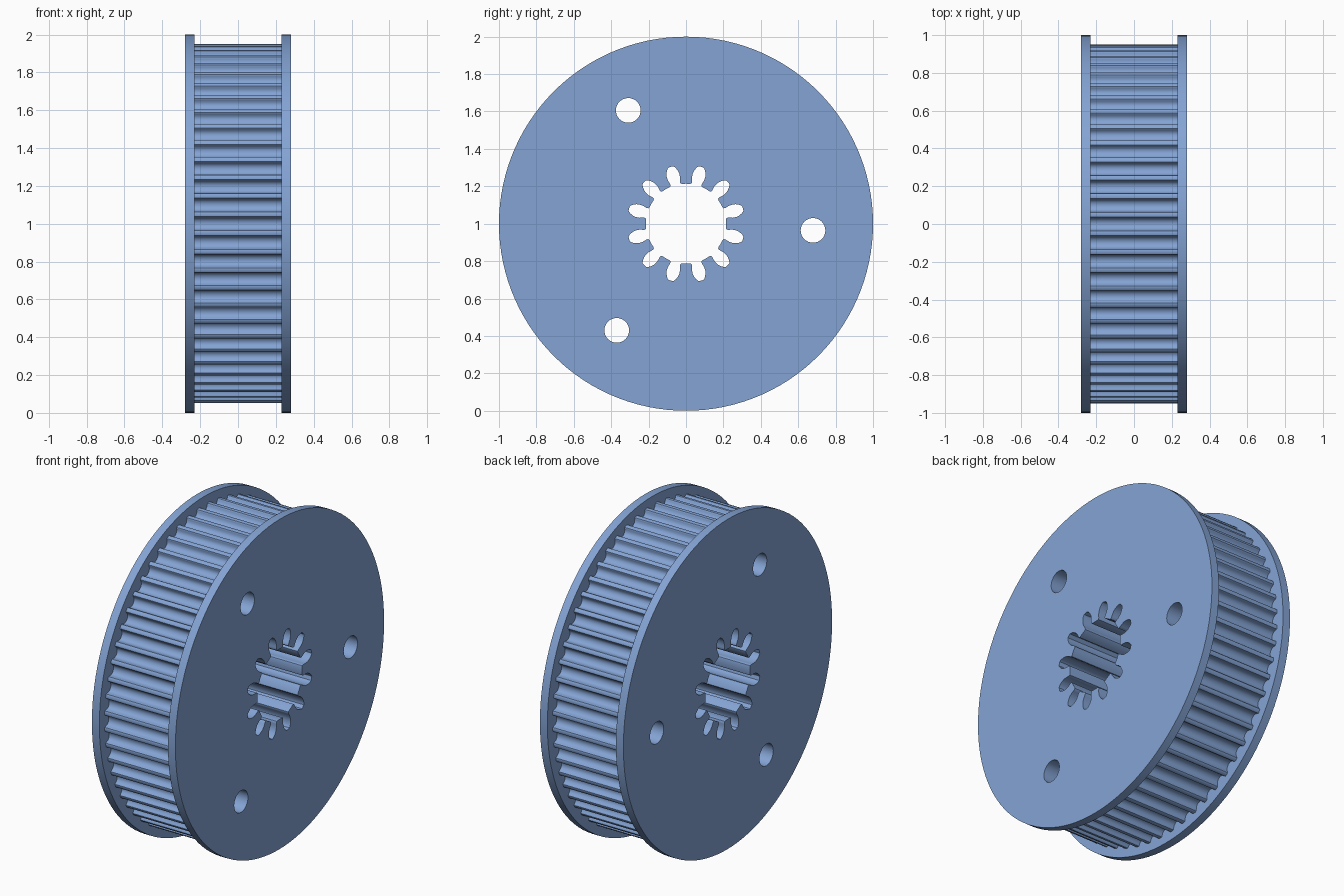
import bpy, bmesh, math
from mathutils import Matrix

if "Cube" in bpy.data.objects:
    bpy.data.objects.remove(bpy.data.objects["Cube"])

blue = bpy.data.materials.new("steel_blue")
blue.diffuse_color = (0.23, 0.37, 0.66, 1)
blue.use_nodes = True
blue.node_tree.nodes["Principled BSDF"].inputs["Base Color"].default_value = blue.diffuse_color

# local curve x, y, z become world y, z, x; axle sits at height 1
TO_AXLE = Matrix(((0, 0, 1, 0), (1, 0, 0, 0), (0, 1, 0, 1), (0, 0, 0, 1)))


def polar(r, a):
    return r * math.cos(a), r * math.sin(a)


def circle(r, n, cx=0, cy=0):
    return [(cx + r * math.cos(2 * math.pi * i / n),
             cy + r * math.sin(2 * math.pi * i / n)) for i in range(n)]


def plate(name, loops, x0, x1, caps=True):
    """Extrude an outline with holes between x0 and x1."""
    cu = bpy.data.curves.new(name, 'CURVE')
    cu.dimensions = '2D'
    cu.fill_mode = 'BOTH'
    cu.extrude = (x1 - x0) / 2
    for pts in loops:
        s = cu.splines.new('POLY')
        s.points.add(len(pts) - 1)
        for p, (u, v) in zip(s.points, pts):
            p.co = (u, v, 0, 1)
        s.use_cyclic_u = True
    tmp = bpy.data.objects.new(name + "_outline", cu)
    bpy.context.collection.objects.link(tmp)
    bpy.context.view_layer.update()
    me = bpy.data.meshes.new_from_object(
        tmp.evaluated_get(bpy.context.evaluated_depsgraph_get()))
    bpy.data.objects.remove(tmp)
    me.transform(Matrix.Translation(((x0 + x1) / 2, 0, 0)) @ TO_AXLE)
    bm = bmesh.new()
    bm.from_mesh(me)
    bmesh.ops.remove_doubles(bm, verts=bm.verts, dist=1e-5)
    bmesh.ops.recalc_face_normals(bm, faces=bm.faces)
    if not caps:
        ends = [f for f in bm.faces if abs(f.normal.x) > 0.9]
        bmesh.ops.delete(bm, geom=ends, context='FACES_ONLY')
    bm.to_mesh(me)
    bm.free()
    me.materials.clear()
    me.materials.append(blue)
    ob = bpy.data.objects.new(name, me)
    bpy.context.collection.objects.link(ob)
    bpy.ops.object.select_all(action='DESELECT')
    ob.select_set(True)
    bpy.context.view_layer.objects.active = ob
    bpy.ops.object.shade_smooth_by_angle(angle=math.radians(30))
    return ob


# gear-shaped bore: 12 lobes, each (radius, half angle) from root to tip
lobe = [(.214, .155), (.217, .128), (.225, .117), (.235, .124), (.25, .134),
        (.27, .130), (.285, .113), (.30, .085), (.31, .060), (.315, .038)]
bore = []
for k in range(12):
    c = math.radians(15 + 30 * k)
    bore += [polar(r, c - h) for r, h in lobe]
    bore += [polar(r, c + h) for r, h in reversed(lobe)]
    bore.append(polar(.214, c + math.pi / 12))

# three bolt holes
holes = [circle(.066, 32, *polar(.68, math.radians(a))) for a in (-3, 117, 237)]

# belt drum: 60 rounded grooves, each (half width, depth)
groove = [(.0427, 0), (.037, .0019), (.0342, .0066), (.0331, .012), (.0313, .0173),
          (.0288, .0224), (.0258, .0272), (.0205, .0321), (.0142, .0356),
          (.0073, .0378)]
half = groove + [(0, .0385)]
rim = []
for k in range(60):
    a = 2 * math.pi * k / 60
    for w, d in [(-w, d) for w, d in half] + list(reversed(groove)):
        u = .949 - d
        rim.append((u * math.cos(a) - w * math.sin(a),
                    u * math.sin(a) + w * math.cos(a)))

plate("belt_drum", [rim, bore] + holes, -.23, .23, caps=False)

# side flanges
for name, x0, x1 in (("left_flange", -.28, -.23), ("right_flange", .23, .28)):
    plate(name, [circle(1, 120), bore] + holes, x0, x1)
